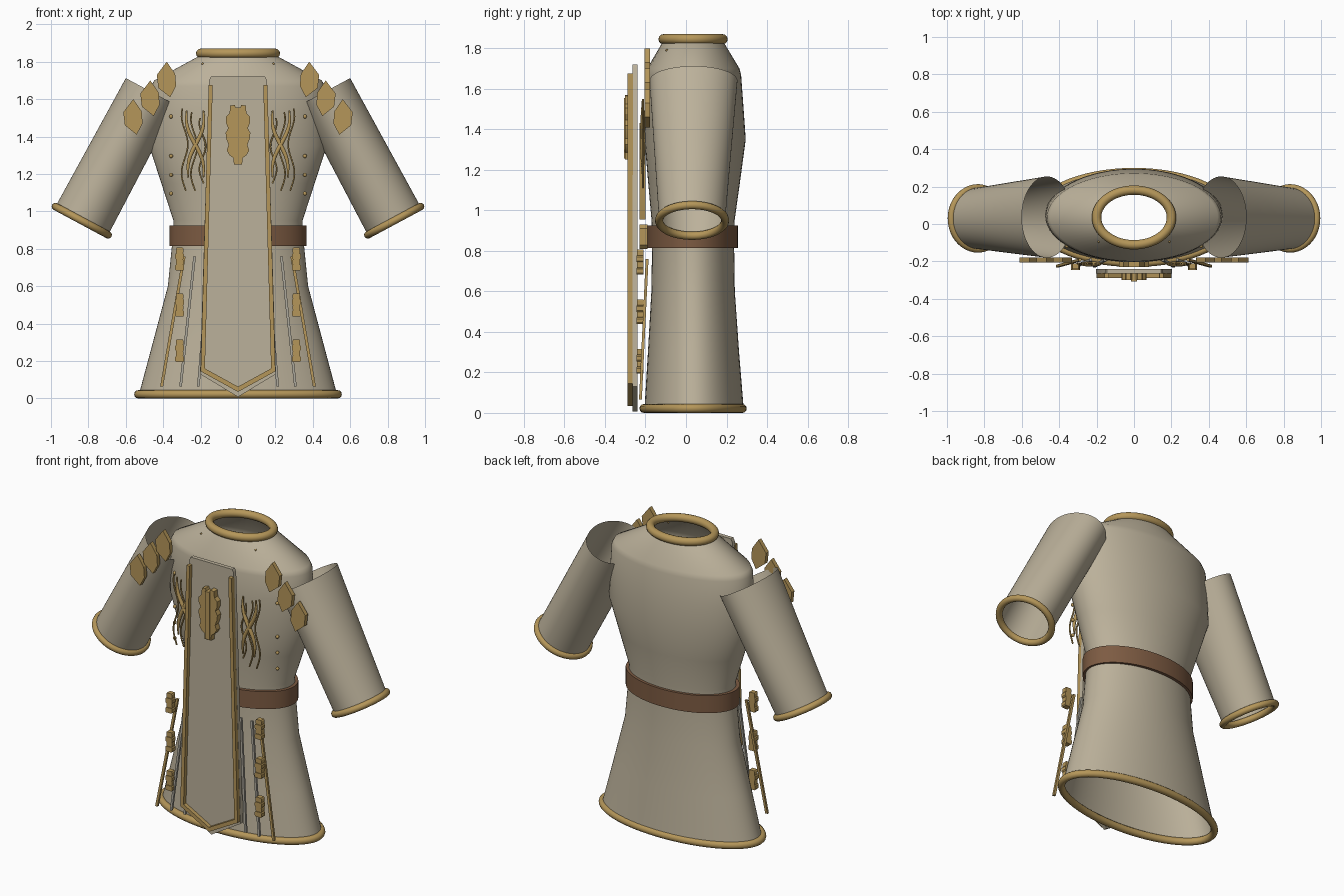
import bpy, bmesh, math
from mathutils import Vector

if "Cube" in bpy.data.objects:
    bpy.data.objects.remove(bpy.data.objects["Cube"])


def material(name, rgb):
    m = bpy.data.materials.new(name)
    m.diffuse_color = (*rgb, 1)
    m.use_nodes = True
    m.node_tree.nodes["Principled BSDF"].inputs["Base Color"].default_value = m.diffuse_color
    return m


CLOTH = material("linen cloth", (0.50, 0.44, 0.325))
GOLD = material("gold trim", (0.46, 0.305, 0.10))
LEATHER = material("brown leather", (0.205, 0.105, 0.055))
PIPING = material("grey piping", (0.40, 0.38, 0.32))
X, Y, Z = Vector((1, 0, 0)), Vector((0, 1, 0)), Vector((0, 0, 1))


def finish(name, bm, mat, angle=40):
    bmesh.ops.recalc_face_normals(bm, faces=bm.faces)
    me = bpy.data.meshes.new(name)
    bm.to_mesh(me)
    bm.free()
    ob = bpy.data.objects.new(name, me)
    bpy.context.collection.objects.link(ob)
    me.materials.append(mat)
    bpy.ops.object.select_all(action='DESELECT')
    ob.select_set(True)
    bpy.context.view_layer.objects.active = ob
    bpy.ops.object.shade_smooth_by_angle(angle=math.radians(angle))
    return ob


def loft(name, rings, mat, closed=False, n=64):
    """Skin elliptical rings given as (centre, u axis, v axis, ru, rv)."""
    bm = bmesh.new()
    loops = []
    for c, u, v, ru, rv in rings:
        loops.append([bm.verts.new(Vector(c) + u * ru * math.cos(a) + v * rv * math.sin(a))
                      for a in (math.tau * i / n for i in range(n))])
    pairs = list(zip(loops, loops[1:])) + ([(loops[-1], loops[0])] if closed else [])
    for a, b in pairs:
        for i in range(n):
            j = (i + 1) % n
            bm.faces.new((a[i], a[j], b[j], b[i]))
    return finish(name, bm, mat)


def piping(name, c, u, v, ru, rv, r, mat=GOLD):
    """Round trim following an ellipse."""
    w = u.cross(v).normalized()
    rings = []
    for k in range(12):
        t = math.tau * k / 12
        o = r * math.cos(t)
        rings.append((Vector(c) + w * r * math.sin(t), u, v, ru + o, rv + o))
    loft(name, rings, mat, closed=True)


def plate(name, pts, y0, y1, mat):
    """Extrude an outline in the front plane from y0 to y1."""
    bm = bmesh.new()
    f = bm.faces.new([bm.verts.new((x, y0, z)) for x, z in pts])
    g = bmesh.ops.extrude_face_region(bm, geom=[f])
    bmesh.ops.translate(bm, vec=(0, y1 - y0, 0),
                        verts=[e for e in g["geom"] if isinstance(e, bmesh.types.BMVert)])
    finish(name, bm, mat, 25)


def bar(name, a, b, w, d, mat):
    """Straight flat strip from a to b, width w along x and depth d along y."""
    bm = bmesh.new()
    ends = [[bm.verts.new(Vector(p) + Vector((sx * w / 2, sy * d / 2, 0)))
             for sx, sy in ((-1, -1), (1, -1), (1, 1), (-1, 1))] for p in (a, b)]
    for i in range(4):
        j = (i + 1) % 4
        bm.faces.new((ends[0][i], ends[0][j], ends[1][j], ends[1][i]))
    bm.faces.new(ends[0])
    bm.faces.new(ends[1])
    finish(name, bm, mat)


def strand(name, pts, r, mat):
    """Tube through points (x, y, z, radius factor)."""
    cu = bpy.data.curves.new(name, 'CURVE')
    cu.dimensions = '3D'
    cu.bevel_depth, cu.bevel_resolution, cu.use_fill_caps = r, 1, True
    sp = cu.splines.new('POLY')
    sp.points.add(len(pts) - 1)
    for p, (x, y, z, k) in zip(sp.points, pts):
        p.co, p.radius = (x, y, z, 1), k
    ob = bpy.data.objects.new(name, cu)
    bpy.context.collection.objects.link(ob)
    cu.materials.append(mat)
    bpy.ops.object.select_all(action='DESELECT')
    ob.select_set(True)
    bpy.context.view_layer.objects.active = ob
    bpy.ops.object.convert(target='MESH')


def bead(name, p, r):
    bm = bmesh.new()
    bmesh.ops.create_uvsphere(bm, u_segments=10, v_segments=6, radius=r)
    bmesh.ops.translate(bm, vec=p, verts=bm.verts)
    finish(name, bm, GOLD)


# Tunic body: open shell, (z, half width, centre y, half depth)
body = [(0.02, 0.53, 0.04, 0.245), (0.3, 0.455, 0.037, 0.225), (0.6, 0.375, 0.035, 0.206),
        (0.87, 0.348, 0.035, 0.202), (0.95, 0.345, 0.035, 0.205), (1.15, 0.41, 0.04, 0.228),
        (1.35, 0.475, 0.045, 0.25), (1.52, 0.472, 0.04, 0.243), (1.67, 0.465, 0.036, 0.236),
        (1.70, 0.448, 0.036, 0.228), (1.835, 0.2, 0.035, 0.148)]
loft("tunic_body", [((0, cy, z), X, Y, rx, ry) for z, rx, cy, ry in body], CLOTH)
piping("hem_trim", (0, 0.035, 0.022), X, Y, 0.533, 0.243, 0.022)
piping("collar_trim", (0, 0.035, 1.845), X, Y, 0.2, 0.146, 0.025)

# Belt band and buckle
belt = [(0.815, 0.366, 0.223), (0.925, 0.366, 0.223), (0.925, 0.34, 0.195), (0.815, 0.34, 0.195)]
loft("belt", [((0, 0.033, z), X, Y, rx, ry) for z, rx, ry in belt], LEATHER, closed=True)
plate("belt_buckle", [(-0.08, 0.83), (-0.06, 0.81), (0.06, 0.81), (0.08, 0.83),
                      (0.08, 0.91), (0.06, 0.93), (-0.06, 0.93), (-0.08, 0.91)], -0.23, -0.19, GOLD)

# Hanging front panel with gold border
plate("front_panel", [(-0.155, 1.70), (-0.145, 1.72), (0.145, 1.72), (0.155, 1.70),
                      (0.203, 0.13), (0, 0.008), (-0.203, 0.13)], -0.265, -0.24, CLOTH)
outer = [(0.157, 1.675), (0.2, 0.145), (0, 0.035)]
inner = [(0, 0.063), (0.177, 0.16), (0.135, 1.675)]
left = [(-x, z) for x, z in outer[:2]]
plate("panel_border", outer + left[::-1] + [(-x, z) for x, z in inner[:0:-1]] + inner,
      -0.29, -0.262, GOLD)

# Scalloped emblem with raised stem, and the placket behind the panel
half = [(0.022, 1.25), (0.024, 1.285), (0.045, 1.30), (0.06, 1.325), (0.05, 1.355), (0.063, 1.39),
        (0.066, 1.42), (0.052, 1.445), (0.065, 1.475), (0.064, 1.505), (0.045, 1.525),
        (0.042, 1.565), (0.018, 1.57), (0.012, 1.555)]
plate("emblem", half + [(-x, z) for x, z in half[::-1]], -0.3, -0.262, GOLD)
bar("emblem_stem", (0, -0.29, 1.255), (0, -0.29, 1.555), 0.03, 0.034, GOLD)
plate("placket", [(-0.03, 0.955), (0.03, 0.955), (0.06, 1.1), (0.06, 1.3), (0.03, 1.43),
                  (-0.03, 1.43), (-0.06, 1.3), (-0.06, 1.1)], -0.23, -0.2, GOLD)

leaf = [(0.0, 0.095), (0.053, 0.025), (0.045, -0.045), (-0.018, -0.095), (-0.05, -0.035), (-0.045, 0.03)]

for s, side in ((-1, "left"), (1, "right")):
    # Sleeve: open tapering tube with cuff
    u = Vector((s * 0.881, 0, 0.473))
    top, wrist = Vector((s * 0.465, 0.037, 1.64)), Vector((s * 0.835, 0.03, 0.95))
    loft(side + "_sleeve", [(top.lerp(wrist, t), u, Y, 0.153 + 0.007 * t, 0.217 - 0.054 * t)
                            for t in (0, 0.33, 0.67, 1)], CLOTH)
    piping(side + "_cuff", wrist, u, Y, 0.16, 0.163, 0.02)

    # Shoulder leaves
    for i, (x, z) in enumerate(((0.381, 1.705), (0.469, 1.605), (0.56, 1.505))):
        plate(f"{side}_shoulder_leaf_{i}", [(s * (x + a), z + b) for a, b in leaf],
              -0.205, -0.178, GOLD)

    # Skirt strips
    for nm, x0, x1, m, w in (("gold_strip", 0.288, 0.408, GOLD, 0.016),
                             ("outer_piping", 0.232, 0.307, PIPING, 0.014),
                             ("inner_piping", 0.155, 0.212, PIPING, 0.014)):
        bar(f"{side}_{nm}", (s * x0, -0.192, 0.76), (s * x1, -0.225, 0.065), w, 0.014, m)

    # Ribbed toggles
    for i, z in enumerate((0.745, 0.5, 0.255)):
        for k in range(4):
            zz = z + (k - 1.5) * 0.03
            w = 0.02 if k % 2 else 0.024
            plate(f"{side}_toggle_{i}_rib_{k}",
                  [(s * 0.312 + a * w, zz + b * 0.016) for a, b in
                   ((-1, -0.6), (-0.8, -1), (0.8, -1), (1, -0.6), (1, 0.6), (0.8, 1), (-0.8, 1), (-1, 0.6))],
                  -0.245 + 0.004 * (k % 2), -0.21, GOLD)

    # Chest vines: two tapered crossing ribbons and three thin tendrils
    for i, (xa, xb, ph) in enumerate(((0.275, 0.185, 0), (0.185, 0.265, math.pi))):
        pts = []
        for k in range(17):
            t = k / 16
            pts.append((s * (xa + (xb - xa) * t + 0.018 * math.sin(ph + math.tau * t)), -0.214,
                        1.54 - 0.36 * t, 0.35 + 0.65 * math.sin(math.pi * t)))
        strand(f"{side}_vine_{i}", pts, 0.013, GOLD)
    for i, (x, z0, z1) in enumerate(((0.285, 1.55, 1.11), (0.235, 1.53, 1.11), (0.19, 1.5, 1.15))):
        pts = [(s * (x + 0.017 * math.sin(0.8 + 9 * k / 20)), -0.212, z0 + (z1 - z0) * k / 20, 1)
               for k in range(21)]
        strand(f"{side}_tendril_{i}", pts, 0.005, GOLD)

    # Studs on chest and collar
    for i, z in enumerate((1.095, 1.195, 1.295, 1.507)):
        bead(f"{side}_chest_stud_{i}", (s * 0.358, -0.118, z), 0.011)
    bead(side + "_collar_stud", (s * 0.19, -0.095, 1.79), 0.006)
